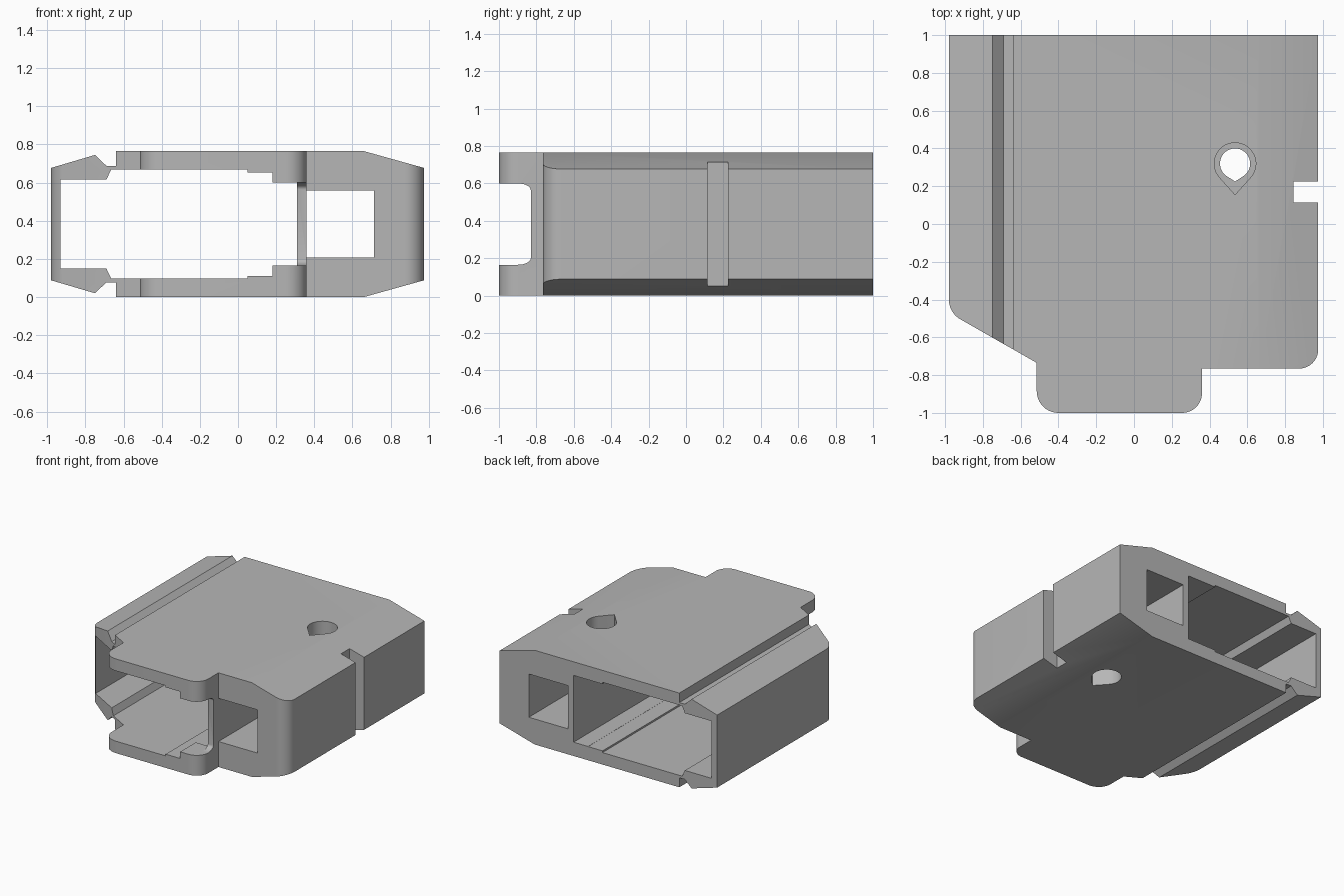
import bpy, bmesh, math
from mathutils import Vector

cube = bpy.data.objects.get("Cube")
if cube:
    bpy.data.objects.remove(cube, do_unlink=True)

HEIGHT = 0.765

grey = bpy.data.materials.new("plain grey")
grey.use_nodes = True
colour = (0.47, 0.47, 0.47, 1)
grey.diffuse_color = colour
grey.node_tree.nodes["Principled BSDF"].inputs["Base Color"].default_value = colour


def prism(name, points, axis, low, high):
    """Extrude a closed 2D outline along one axis."""
    place = {"x": lambda a, b, t: (t, a, b),
             "y": lambda a, b, t: (a, t, b),
             "z": lambda a, b, t: (a, b, t)}[axis]
    bm = bmesh.new()
    face = bm.faces.new([bm.verts.new(place(a, b, low)) for a, b in points])
    ext = bmesh.ops.extrude_face_region(bm, geom=[face])
    moved = [v for v in ext["geom"] if isinstance(v, bmesh.types.BMVert)]
    bmesh.ops.translate(bm, verts=moved, vec=place(0, 0, high - low))
    bmesh.ops.recalc_face_normals(bm, faces=bm.faces)
    mesh = bpy.data.meshes.new(name)
    bm.to_mesh(mesh)
    bm.free()
    mesh.materials.append(grey)
    obj = bpy.data.objects.new(name, mesh)
    bpy.context.collection.objects.link(obj)
    return obj


def box(name, x, y, z):
    return prism(name, [(x[0], y[0]), (x[1], y[0]), (x[1], y[1]), (x[0], y[1])], "z", *z)


def mirrored(top):
    """Close an upper half-outline with its reflection about mid height."""
    return top + [(x, HEIGHT - z) for x, z in reversed(top)]


def rounded(corners, steps=10):
    """Replace each (x, y, radius) corner with a tangent arc."""
    out = []
    for i, (x, y, r) in enumerate(corners):
        p = Vector((x, y))
        if not r:
            out.append((x, y))
            continue
        a = (Vector(corners[i - 1][:2]) - p).normalized()
        b = (Vector(corners[(i + 1) % len(corners)][:2]) - p).normalized()
        half = a.angle(b) / 2
        centre = p + (a + b).normalized() * r / math.sin(half)
        start = p + a * r / math.tan(half) - centre
        end = p + b * r / math.tan(half) - centre
        sweep = start.angle(end)
        for k in range(steps + 1):
            t = k / steps
            q = (start * math.sin((1 - t) * sweep) + end * math.sin(t * sweep)) / math.sin(sweep)
            out.append(tuple(centre + q))
    return out


def teardrop(r, tip):
    """Round hole outline with a point toward the front."""
    cx, cy = 0.535, 0.32
    lean = math.acos(r / (cy - tip))
    first = -math.pi / 2 + lean
    span = 2 * math.pi - 2 * lean
    arc = [first + span * k / 28 for k in range(29)]
    return [(cx, tip)] + [(cx + r * math.cos(a), cy + r * math.sin(a)) for a in arc]


def combine(target, tool, operation="DIFFERENCE"):
    mod = target.modifiers.new(tool.name, "BOOLEAN")
    mod.operation = operation
    mod.solver = "EXACT"
    mod.object = tool
    bpy.ops.object.select_all(action="DESELECT")
    bpy.context.view_layer.objects.active = target
    target.select_set(True)
    bpy.ops.object.modifier_apply(modifier=mod.name)
    bpy.data.objects.remove(tool, do_unlink=True)


# Housing: cross-section with side groove and sloped edges, trimmed to the plan outline
section = mirrored([(-0.98, 0.677), (-0.75, 0.745), (-0.69, 0.688), (-0.64, 0.688),
                    (-0.64, HEIGHT), (0.66, HEIGHT), (0.975, 0.677)])
housing = prism("housing", section, "y", -1.2, 1.2)
plan = rounded([(-0.98, 1, 0), (-0.98, -0.47, 0.12), (-0.515, -0.735, 0),
                (-0.515, -1, 0.115), (0.36, -1, 0.105), (0.36, -0.765, 0),
                (0.975, -0.765, 0.1), (0.975, 1, 0)])
combine(housing, prism("plan_outline", plan, "z", -0.2, 1), "INTERSECT")

# Main cavity, with its stepped right-hand pocket
cavity = mirrored([(-0.93, 0.615), (-0.69, 0.615), (-0.665, 0.668), (0.05, 0.668),
                   (0.05, 0.654), (0.18, 0.654)])
combine(housing, prism("cavity", cavity, "y", -1.3, 1.3))
combine(housing, box("pocket", (0, 0.31), (-0.8, 1.3), (0.112, 0.654)))
combine(housing, box("front_ledge_gap", (0, 0.31), (-1.3, 0), (0.165, 0.6)))

# Side opening of the tongue, curving into the inner wall
notch = [(-1.3, 0.6), (-0.9, 0.6)]
notch += [(-0.9 + 0.07 * math.sin(a), 0.565 + 0.035 * math.cos(a))
          for a in (math.pi / 16 * k for k in range(1, 9))]
combine(housing, prism("tongue_opening", mirrored(notch), "x", 0.2, 0.5))

# Square channel through the right side
combine(housing, box("channel", (0.36, 0.712), (-1.3, 1.3), (0.207, 0.558)))

# Vertical slot in the right flank
combine(housing, box("flank_slot", (0.845, 1.2), (0.115, 0.225), (-0.2, 1)))

# Teardrop hole, widened from above and below
combine(housing, prism("hole", teardrop(0.08, 0.225), "z", -0.2, 1))
for low, high in ((-0.2, 0.13), (HEIGHT - 0.13, 1)):
    combine(housing, prism("hole_recess", teardrop(0.11, 0.155), "z", low, high))

housing.select_set(True)
bpy.context.view_layer.objects.active = housing
bpy.ops.object.shade_smooth_by_angle(angle=math.radians(25))
